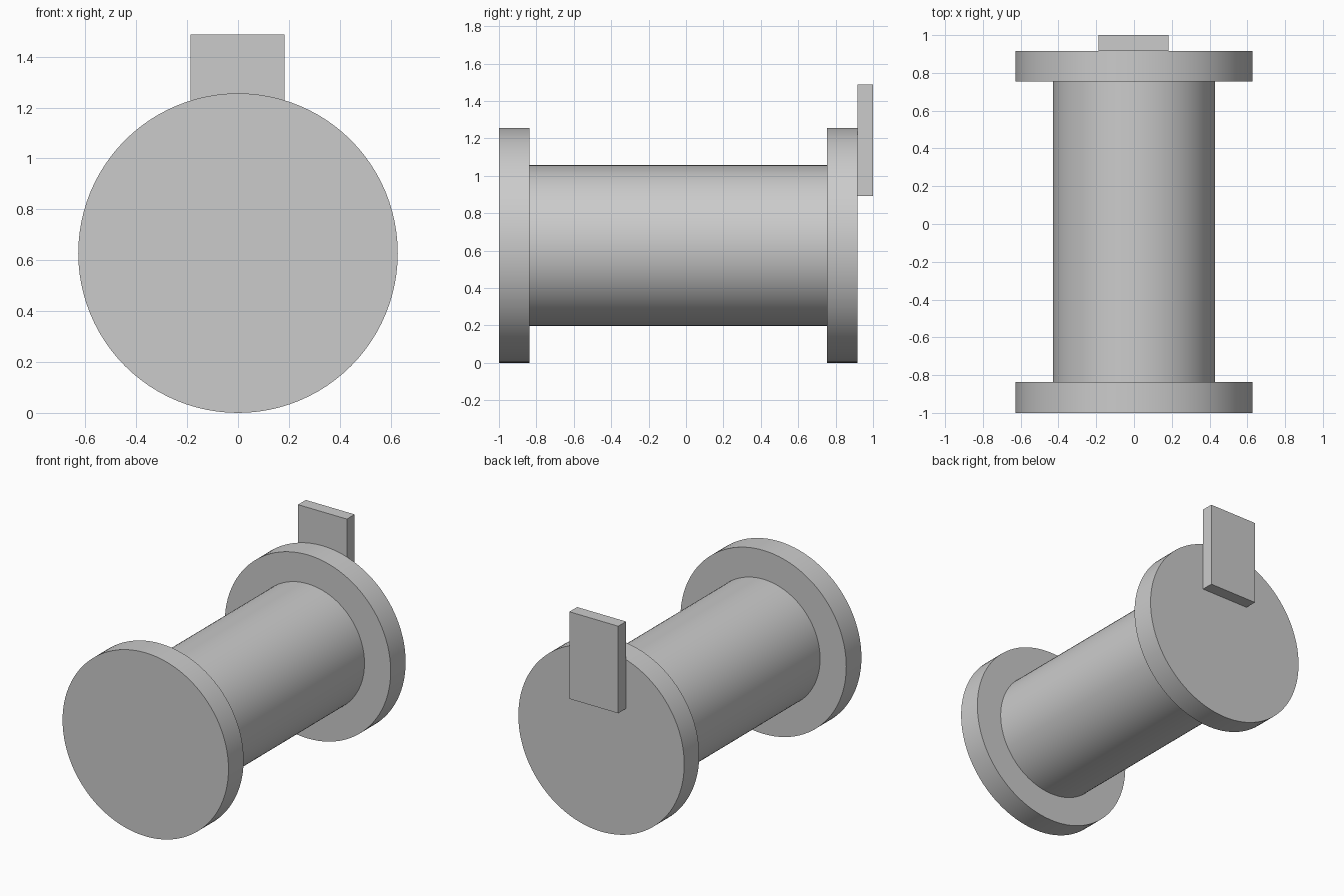
import bpy
import math

cube = bpy.data.objects.get("Cube")
if cube:
    bpy.data.objects.remove(cube, do_unlink=True)

AXIS_Z = 0.628

grey = bpy.data.materials.new("light_grey")
grey.use_nodes = True
colour = (0.6, 0.6, 0.6, 1.0)
grey.diffuse_color = colour
grey.node_tree.nodes["Principled BSDF"].inputs["Base Color"].default_value = colour


def cylinder(name, radius, y0, y1):
    """Smooth cylinder lying along y between y0 and y1."""
    bpy.ops.mesh.primitive_cylinder_add(
        vertices=96, radius=radius, depth=y1 - y0,
        location=(0, (y0 + y1) / 2, AXIS_Z), rotation=(math.pi / 2, 0, 0))
    obj = bpy.context.object
    obj.name = name
    obj.data.materials.append(grey)
    bpy.ops.object.shade_smooth_by_angle(angle=math.radians(30))
    return obj


# Spool: core between two end discs
cylinder("front_flange", AXIS_Z, -1.0, -0.836)
cylinder("core", 0.43, -0.836, 0.754)
cylinder("back_flange", AXIS_Z, 0.754, 0.916)

# Upright tab on the outer face of the back disc
bpy.ops.mesh.primitive_cube_add(size=1, location=(-0.002, 0.958, 1.19))
tab = bpy.context.object
tab.name = "back_tab"
tab.scale = (0.37, 0.084, 0.596)
bpy.ops.object.transform_apply(location=False, rotation=False, scale=True)
tab.data.materials.append(grey)
